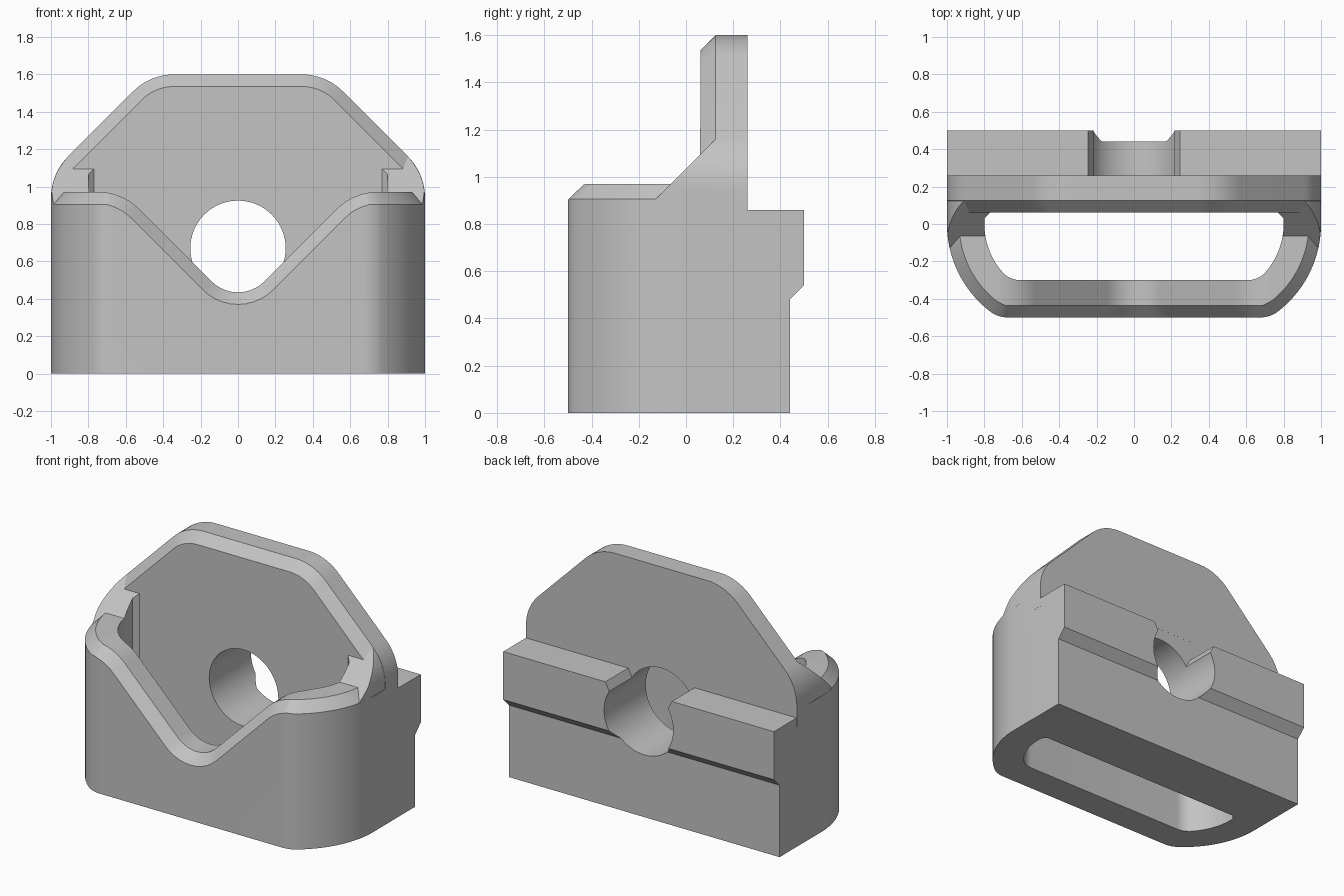
import bpy, bmesh
from math import sin, cos, asin, pi, radians
from mathutils import Vector

cube = bpy.data.objects.get("Cube")
if cube:
    bpy.data.objects.remove(cube, do_unlink=True)

EPS = 0.0005   # tiny overlap that keeps the booleans clean
CH = 0.065     # rim chamfer


def corner_arc(p0, c, p1, n=10):
    """Circular arc from p0 to p1 around the corner c."""
    p0, c, p1 = Vector(p0), Vector(c), Vector(p1)
    w = sin((p0 - c).angle(p1 - c) / 2)
    out = []
    for i in range(n + 1):
        t = i / n
        a, b, d = (1 - t) ** 2, 2 * w * t * (1 - t), t * t
        out.append(tuple((p0 * a + c * b + p1 * d) / (a + b + d)))
    return out


def rounded(points):
    """Closed outline of (a, b, tangent length) corners."""
    out = []
    for i, (a, b, t) in enumerate(points):
        c = Vector((a, b))
        if not t:
            out.append((a, b))
            continue
        before = Vector(points[i - 1][:2]) - c
        after = Vector(points[(i + 1) % len(points)][:2]) - c
        out += corner_arc(c + before.normalized() * t, c, c + after.normalized() * t)
    return out


def mirrored(right):
    return right + [(-p[0],) + tuple(p[1:]) for p in reversed(right)]


def loft(name, axis, sections):
    """Solid through (position, outline) sections along one axis."""
    place = {"x": lambda a, b, v: (v, a, b),
             "y": lambda a, b, v: (a, v, b),
             "z": lambda a, b, v: (a, b, v)}[axis]
    bm = bmesh.new()
    rings = [[bm.verts.new(place(a, b, v)) for a, b in loop] for v, loop in sections]
    n = len(rings[0])
    for lo, hi in zip(rings, rings[1:]):
        for i in range(n):
            j = (i + 1) % n
            bm.faces.new((lo[i], lo[j], hi[j], hi[i]))
    bm.faces.new(rings[0])
    bm.faces.new(rings[-1])
    bmesh.ops.recalc_face_normals(bm, faces=bm.faces)
    mesh = bpy.data.meshes.new(name)
    bm.to_mesh(mesh)
    bm.free()
    obj = bpy.data.objects.new(name, mesh)
    bpy.context.collection.objects.link(obj)
    return obj


def prism(name, axis, lo, hi, outline):
    return loft(name, axis, [(lo, outline), (hi, outline)])


def combine(target, tool, operation):
    mod = target.modifiers.new(operation.lower(), "BOOLEAN")
    mod.operation, mod.object, mod.solver = operation, tool, "EXACT"
    deps = bpy.context.evaluated_depsgraph_get()
    mesh = bpy.data.meshes.new_from_object(target.evaluated_get(deps))
    target.modifiers.clear()
    target.data = mesh
    bpy.data.objects.remove(tool, do_unlink=True)


def footprint(inset, back, cut=0):
    """Plan outline with a bowed front, inset evenly."""
    x, r, front, t = 1 - inset, 0.59 - inset, 0.5 - inset, 0.05
    centre = x - r
    end = asin(front / r)
    stop = end - t / r
    right = [(x - cut, back), (x, back - cut)] if cut else [(x, back)]
    right += [(centre + r * cos(stop * i / 14), -r * sin(stop * i / 14)) for i in range(14)]
    corner = centre + r * cos(end)
    right += corner_arc((centre + r * cos(stop), -r * sin(stop)),
                        (corner, -front), (corner - t, -front), 6)
    return mirrored(right)


def plate_outline(inset, bottom):
    """Front outline of the tall back plate."""
    side, top, diag = 1 - inset, 1.6 - inset, 2.07 - inset * 1.414
    t = 0.13 - inset * 0.414
    return rounded(mirrored([(side, bottom, 0), (side, diag - side, t),
                             (diag - top, top, t)]))


def dip_outline(drop):
    """Area above the V-shaped dip in the front wall."""
    rim, apex = 0.97 - drop + 0.002, 0.352 - drop * 1.414
    right = [(1.2, 1.4, 0), (1.2, rim, 0), (rim - apex, rim, 0.13 - drop * 0.414)]
    left = [(-a, b, t) for a, b, t in reversed(right)]
    return rounded(right + [(0, apex, 0.2 + drop)] + left)


# Body with sloped shoulders and a stepped rear block
side_profile = [(-0.6, 0), (0.44, 0), (0.44, 0.48), (0.5, 0.54), (0.5, 0.86),
                (0.255, 0.86), (0.255, 1.165), (0.13, 1.165), (-0.6, 0.435)]
body = prism("holder_body", "x", -1.2, 1.2, side_profile)
combine(body, prism("plan", "z", -0.3, 2, footprint(EPS, 0.7)), "INTERSECT")
combine(body, prism("shoulders", "y", -1, 1, plate_outline(EPS * 2, -0.3)), "INTERSECT")

# Front wall with chamfered rim
wall = loft("front_wall", "z", [(EPS, footprint(0, 0.2)),
                                (0.97 - CH, footprint(0, 0.2)),
                                (0.97, footprint(CH, 0.2))])
combine(body, wall, "UNION")

# Tall back plate with chamfered front edge
plate = loft("back_plate", "y", [(0.06, plate_outline(CH, 0.8)),
                                 (0.06 + CH, plate_outline(0, 0.8)),
                                 (0.26, plate_outline(0, 0.8))])
combine(body, plate, "UNION")

# Pocket running through the body
combine(body, prism("pocket", "z", -0.3, 2, footprint(0.2, 0.06 + EPS, 0.03)), "DIFFERENCE")

# Chamfered dip in the front wall
dip = loft("dip", "y", [(-0.5 - CH, dip_outline(2 * CH)),
                        (-0.5 + CH, dip_outline(0)),
                        (-0.2, dip_outline(0))])
combine(body, dip, "DIFFERENCE")

# Round hole through the back, opened out at the top of the rear block
circle = [(0.255 * cos(2 * pi * i / 64), 0.67 + 0.255 * sin(2 * pi * i / 64))
          for i in range(64)]
combine(body, prism("hole", "y", 0, 1, circle), "DIFFERENCE")
notch = mirrored([(0.21, 0.79), (0.25, 0.87), (0.25, 1.0)])
combine(body, prism("notch", "y", 0.26 - EPS, 0.7, notch), "DIFFERENCE")

# Plain grey finish
grey = bpy.data.materials.new("light_grey")
grey.use_nodes = True
colour = (0.55, 0.55, 0.55, 1)
grey.diffuse_color = colour
grey.node_tree.nodes["Principled BSDF"].inputs["Base Color"].default_value = colour
body.data.materials.clear()
body.data.materials.append(grey)
for face in body.data.polygons:
    face.material_index = 0

bpy.ops.object.select_all(action="DESELECT")
body.select_set(True)
bpy.context.view_layer.objects.active = body
bpy.ops.object.shade_smooth_by_angle(angle=radians(25))
